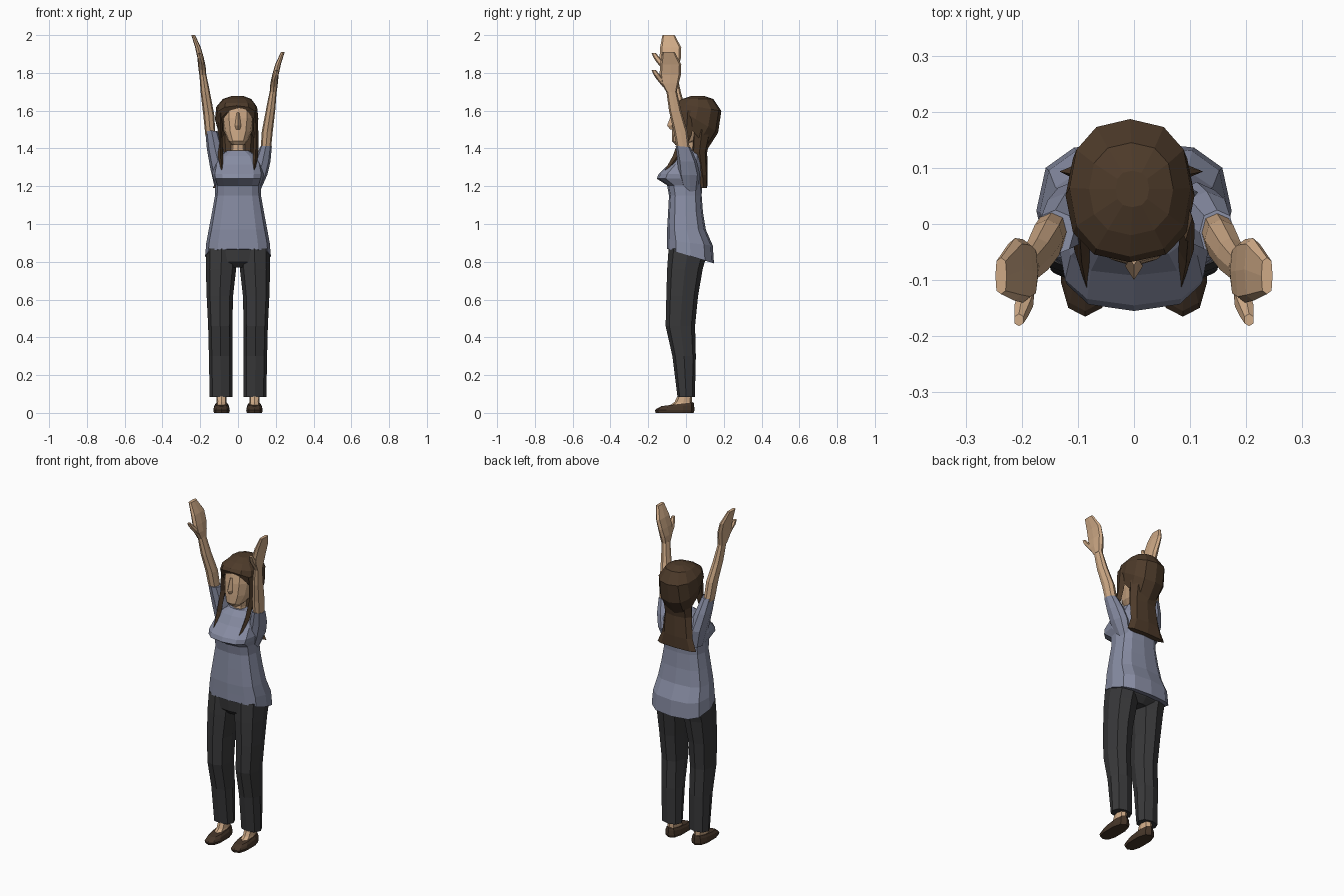
import bpy, bmesh, math


def material(name, rgb):
    m = bpy.data.materials.new(name)
    m.diffuse_color = (*rgb, 1)
    return m


SKIN = material("skin", (0.62, 0.40, 0.24))
SHIRT = material("shirt", (0.24, 0.26, 0.36))
TROUSER = material("trouser", (0.04, 0.04, 0.042))
HAIR = material("hair", (0.075, 0.043, 0.023))
SHOE = material("shoe", (0.06, 0.036, 0.022))


def loft(name, rings, n, mat, side=1, dz=0.0, p=0.85):
    """Skin rounded rings of (centre x, z, half width, front y, back y[, z slope along y])."""
    bm = bmesh.new()
    loops = []
    for cx, z, rx, yf, yb, *slope in rings:
        cy, ry = (yf + yb) / 2, (yb - yf) / 2
        k = slope[0] if slope else 0
        loop = []
        for i in range(n):
            a = 2 * math.pi * i / n - math.pi / 2
            c, s = math.cos(a), math.sin(a)
            dx = math.copysign(abs(c) ** p, c) * rx if abs(c) > 1e-6 else 0
            dy = math.copysign(abs(s) ** p, s) * ry if abs(s) > 1e-6 else 0
            loop.append(bm.verts.new((side * (cx + dx), cy + dy, z + dz + k * dy)))
        loops.append(loop)
    for a, b in zip(loops, loops[1:]):
        for i in range(n):
            j = (i + 1) % n
            bm.faces.new((a[i], a[j], b[j], b[i]))
    bm.faces.new(loops[0])
    bm.faces.new(loops[-1])
    bmesh.ops.recalc_face_normals(bm, faces=bm.faces)
    me = bpy.data.meshes.new(name)
    bm.to_mesh(me)
    bm.free()
    me.materials.append(mat)
    ob = bpy.data.objects.new(name, me)
    bpy.context.collection.objects.link(ob)
    return ob


# Shirt body with dipped back hem and bust shelf
loft("shirt_body", [
    (0, 0.83, 0.174, -0.10, 0.148, -0.31),
    (0, 0.90, 0.168, -0.10, 0.142, -0.12),
    (0, 0.97, 0.155, -0.10, 0.105),
    (0, 1.06, 0.138, -0.095, 0.09),
    (0, 1.15, 0.122, -0.09, 0.083),
    (0, 1.205, 0.12, -0.10, 0.085),
    (0, 1.24, 0.132, -0.155, 0.09),
    (0, 1.265, 0.136, -0.145, 0.092),
    (0, 1.315, 0.125, -0.092, 0.092),
    (0, 1.36, 0.10, -0.06, 0.085),
    (0, 1.39, 0.055, -0.03, 0.075),
], 12, SHIRT, p=0.7)

# Neck, head and nose
loft("neck", [(0, 1.35, 0.048, -0.025, 0.07), (0, 1.40, 0.036, -0.02, 0.06),
              (0, 1.48, 0.038, -0.02, 0.07)], 8, SKIN)
loft("head", [
    (0, 1.417, 0.028, -0.055, 0.01),
    (0, 1.44, 0.052, -0.075, 0.06),
    (0, 1.49, 0.074, -0.074, 0.12),
    (0, 1.56, 0.086, -0.07, 0.15),
    (0, 1.62, 0.082, -0.06, 0.15),
    (0, 1.65, 0.06, -0.03, 0.12),
], 12, SKIN)
loft("nose", [(0, 1.50, 0.012, -0.084, -0.05), (0, 1.522, 0.016, -0.10, -0.05),
              (0, 1.59, 0.007, -0.074, -0.05)], 4, SKIN)

# Hair cap, flared tail and thin side locks
loft("hair_cap", [
    (-0.005, 1.50, 0.098, -0.055, 0.115, -1.2),
    (-0.007, 1.555, 0.115, -0.068, 0.170, -0.6),
    (-0.007, 1.62, 0.108, -0.058, 0.187, -0.18),
    (-0.005, 1.662, 0.075, -0.02, 0.145),
    (-0.003, 1.678, 0.03, 0.03, 0.095),
], 12, HAIR)
loft("hair_tail", [
    (-0.005, 1.19, 0.128, 0.075, 0.112),
    (-0.005, 1.26, 0.10, 0.06, 0.115),
    (0, 1.38, 0.088, 0.03, 0.112),
    (0, 1.50, 0.095, 0.03, 0.14),
], 8, HAIR)
for side, label in ((1, "right"), (-1, "left")):
    loft(label + "_hair_lock", [
        (0.084, 1.28, 0.005, -0.115, -0.09),
        (0.093, 1.36, 0.014, -0.07, -0.02),
        (0.096, 1.47, 0.012, -0.03, 0.03),
        (0.092, 1.60, 0.012, -0.03, 0.05),
    ], 4, HAIR, side)

# Hips of the trousers
loft("trouser_hips", [(0, 0.77, 0.10, -0.06, 0.07), (0, 0.80, 0.158, -0.09, 0.10),
                      (0, 0.87, 0.165, -0.094, 0.13)], 10, TROUSER, p=0.7)

# Sleeves: each arm is raised to a different height
loft("right_sleeve", [
    (0.085, 1.17, 0.03, -0.015, 0.06),
    (0.112, 1.26, 0.043, -0.04, 0.075),
    (0.13, 1.33, 0.042, -0.045, 0.058),
    (0.148, 1.41, 0.031, -0.055, 0.025, -0.1),
], 8, SHIRT)
loft("left_sleeve", [
    (0.085, 1.20, 0.04, -0.02, 0.07),
    (0.098, 1.30, 0.05, -0.04, 0.08),
    (0.122, 1.40, 0.043, -0.045, 0.055),
    (0.14, 1.49, 0.033, -0.055, 0.025, -0.1),
], 8, SHIRT, -1)

for side, label, dz in ((1, "right", 0.0), (-1, "left", 0.09)):
    # Forearm and mitten hand with thumb
    loft(label + "_forearm", [
        (0.146, 1.38, 0.027, -0.045, 0.022),
        (0.155, 1.49, 0.029, -0.065, 0.008),
        (0.172, 1.60, 0.025, -0.09, -0.025),
        (0.187, 1.71, 0.018, -0.105, -0.05),
    ], 8, SKIN, side, dz)
    loft(label + "_hand", [
        (0.187, 1.70, 0.018, -0.105, -0.05),
        (0.191, 1.745, 0.020, -0.132, -0.038),
        (0.198, 1.79, 0.017, -0.14, -0.027),
        (0.212, 1.845, 0.015, -0.137, -0.025),
        (0.237, 1.91, 0.010, -0.125, -0.06),
    ], 8, SKIN, side, dz, 0.6)
    loft(label + "_thumb", [
        (0.189, 1.725, 0.014, -0.122, -0.08),
        (0.193, 1.765, 0.015, -0.155, -0.115),
        (0.201, 1.79, 0.014, -0.172, -0.138),
        (0.205, 1.815, 0.009, -0.182, -0.16),
    ], 6, SKIN, side, dz)

    # Trouser leg with slightly bent knee
    loft(label + "_trouser_leg", [
        (0.086, 0.87, 0.083, -0.092, 0.12),
        (0.090, 0.76, 0.080, -0.10, 0.088),
        (0.096, 0.62, 0.070, -0.104, 0.064),
        (0.094, 0.46, 0.064, -0.108, 0.048),
        (0.092, 0.30, 0.062, -0.072, 0.052),
        (0.090, 0.085, 0.060, -0.045, 0.047),
    ], 8, TROUSER, side)

    # Bare foot and flat shoe
    loft(label + "_foot", [
        (0.087, 0.03, 0.030, -0.10, 0.035),
        (0.087, 0.058, 0.027, -0.06, 0.033),
        (0.087, 0.12, 0.028, -0.03, 0.033),
    ], 8, SKIN, side)
    loft(label + "_shoe", [
        (0.087, 0.00, 0.042, -0.16, 0.04),
        (0.087, 0.014, 0.045, -0.165, 0.045),
        (0.087, 0.032, 0.041, -0.155, 0.043, 0.1),
        (0.087, 0.046, 0.033, -0.13, 0.04, 0.12),
    ], 10, SHOE, side, 0, 0.75)
